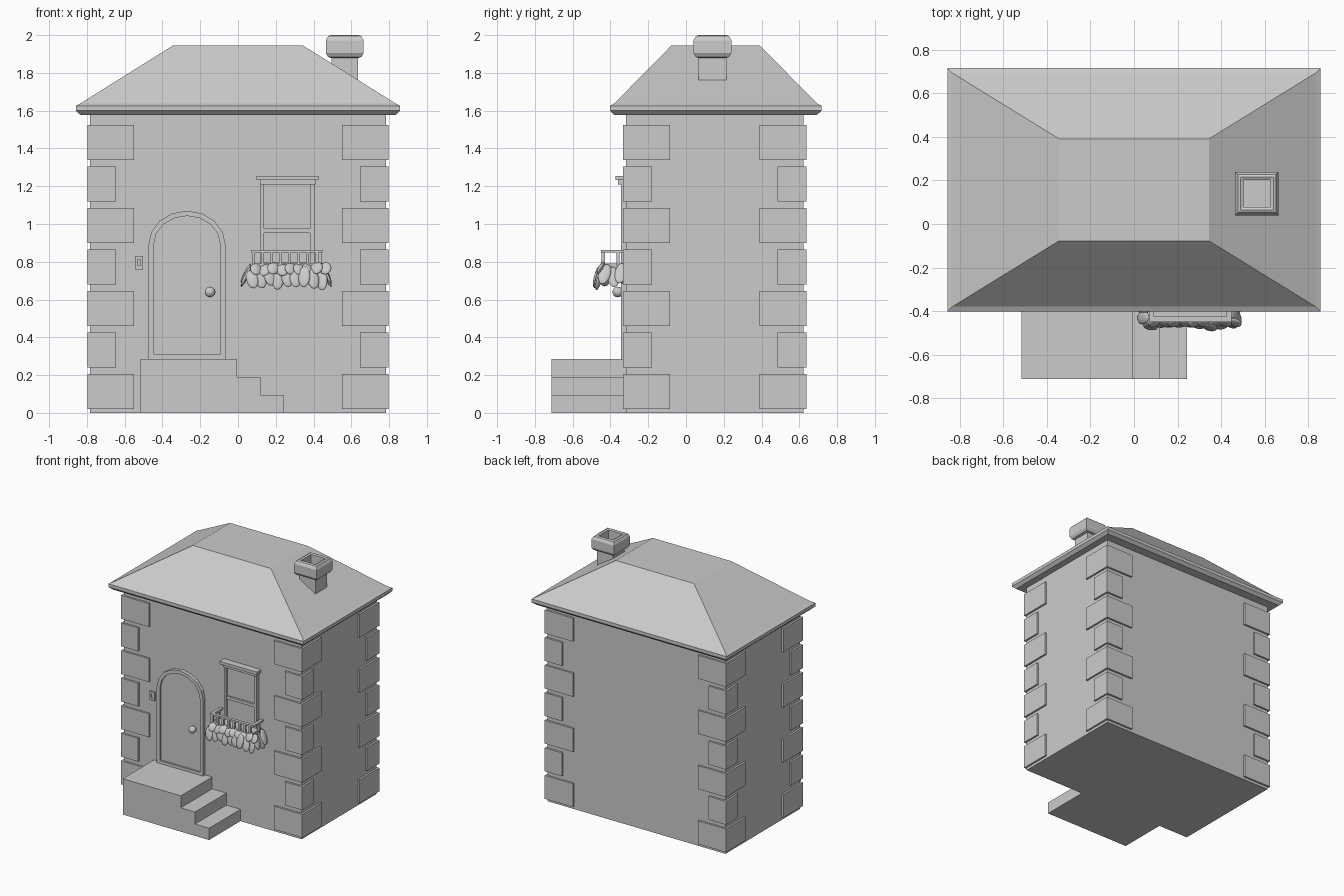
import bpy, bmesh, math, random
from mathutils import Matrix, Vector, Euler

cube = bpy.data.objects.get("Cube")
if cube:
    bpy.data.objects.remove(cube, do_unlink=True)
random.seed(4)

stone = bpy.data.materials.new("plain_grey")
stone.use_nodes = True
GREY = (0.6, 0.6, 0.6, 1)
stone.diffuse_color = GREY
stone.node_tree.nodes["Principled BSDF"].inputs["Base Color"].default_value = GREY

CY = 0.153            # middle of the house in depth
WALL = -0.318         # front wall plane


def finish(name, bm, smooth=False):
    bmesh.ops.recalc_face_normals(bm, faces=bm.faces)
    mesh = bpy.data.meshes.new(name)
    bm.to_mesh(mesh)
    bm.free()
    mesh.materials.append(stone)
    for p in mesh.polygons:
        p.use_smooth = smooth
    ob = bpy.data.objects.new(name, mesh)
    bpy.context.collection.objects.link(ob)
    return ob


def add_box(bm, x0, x1, y0, y1, z0, z1):
    m = Matrix.Translation(((x0 + x1) / 2, (y0 + y1) / 2, (z0 + z1) / 2))
    bmesh.ops.create_cube(bm, size=1, matrix=m @ Matrix.Diagonal((x1 - x0, y1 - y0, z1 - z0, 1)))


def boxes(name, *dims):
    bm = bmesh.new()
    for d in dims:
        add_box(bm, *d)
    return finish(name, bm)


def loft(name, cx, cy, rings):
    """Stack of rectangles (half x, half y, z), capped at both ends."""
    bm = bmesh.new()
    loops = [[bm.verts.new((cx + sx * hx, cy + sy * hy, z))
              for sx, sy in ((-1, -1), (1, -1), (1, 1), (-1, 1))] for hx, hy, z in rings]
    for a, b in zip(loops, loops[1:]):
        for i in range(4):
            j = (i + 1) % 4
            bm.faces.new((a[i], a[j], b[j], b[i]))
    bm.faces.new(loops[0])
    bm.faces.new(loops[-1])
    return finish(name, bm)


def plate(name, outline, front, back=WALL + 0.01):
    """Solid plate from an x-z outline."""
    bm = bmesh.new()
    face = bm.faces.new([bm.verts.new((x, front, z)) for x, z in outline])
    new = bmesh.ops.extrude_face_region(bm, geom=[face])["geom"]
    bmesh.ops.translate(bm, vec=(0, back - front, 0),
                        verts=[v for v in new if isinstance(v, bmesh.types.BMVert)])
    return finish(name, bm)


def frame(name, outer, inner, front, back=WALL + 0.01):
    """Surround between two matching x-z outlines."""
    bm = bmesh.new()
    rows = [[bm.verts.new((x, y, z)) for x, z in line]
            for line, y in ((outer, back), (outer, front), (inner, front), (inner, back))]
    n = len(outer)
    for k in range(4):
        a, b = rows[k], rows[(k + 1) % 4]
        for i in range(n):
            j = (i + 1) % n
            bm.faces.new((a[i], a[j], b[j], b[i]))
    return finish(name, bm)


def rect(x0, x1, z0, z1):
    return [(x0, z0), (x1, z0), (x1, z1), (x0, z1)]


def arch(cx, half, z0, spring, top, n=8):
    arc = [(cx + half * math.cos(math.pi * i / n), spring + (top - spring) * math.sin(math.pi * i / n))
           for i in range(n + 1)]
    return [(cx - half, z0), (cx + half, z0)] + arc


# Walls
boxes("walls", (-0.783, 0.783, WALL, 0.622, 0, 1.6))

# Corner stones, alternately long and short
bm = bmesh.new()
for k in range(7):
    w = 0.248 if k % 2 == 0 else 0.152
    z = 0.021 + k * 0.2195
    for sx in (-1, 1):
        for y0, y1 in ((-0.333, w - 0.333), (0.637 - w, 0.637)):
            xs = sorted((sx * 0.798, sx * (0.798 - w)))
            add_box(bm, *xs, y0, y1, z, z + 0.186)
finish("corner_stones", bm)

# Hipped roof with eaves
loft("roof", 0, 0.157, [(0.835, 0.537, 1.578), (0.858, 0.56, 1.6), (0.858, 0.56, 1.626),
                        (0.835, 0.537, 1.638), (0.344, 0.234, 1.945)])

# Chimney
boxes("chimney_shaft", (0.495, 0.634, 0.066, 0.214, 1.6, 1.9))
loft("chimney_cap", 0.565, 0.14, [(h, h, z) for h, z in (
    (0.075, 1.88), (0.088, 1.884), (0.1, 1.905), (0.1, 1.972), (0.088, 1.994),
    (0.075, 2.0), (0.062, 1.994), (0.062, 1.91))])

# Side steps up to the door
profile = [(-0.516, 0), (0.244, 0), (0.244, 0.094), (0.12, 0.094),
           (0.12, 0.19), (-0.005, 0.19), (-0.005, 0.285), (-0.516, 0.285)]
plate("steps", profile, -0.712)

# Arched door with surround and knob
frame("door_surround", arch(-0.27, 0.204, 0.285, 0.89, 1.07), arch(-0.27, 0.176, 0.308, 0.89, 1.043), -0.345)
plate("door", arch(-0.27, 0.18, 0.3, 0.89, 1.046), -0.331)
bm = bmesh.new()
bmesh.ops.create_uvsphere(bm, u_segments=16, v_segments=10, radius=0.028,
                          matrix=Matrix.Translation((-0.148, -0.361, 0.64)))
finish("door_knob", bm, True)

# Doorbell
frame("bell_frame", rect(-0.546, -0.503, 0.76, 0.83), rect(-0.533, -0.516, 0.779, 0.813), -0.334)
plate("bell_button", rect(-0.535, -0.514, 0.777, 0.815), -0.326)

# Window
frame("window_frame", rect(0.118, 0.406, 0.78, 1.22), rect(0.137, 0.382, 0.8, 1.208), -0.345)
plate("window_glass", rect(0.13, 0.39, 0.79, 1.215), -0.327)
boxes("window_bar", (0.13, 0.39, -0.342, WALL, 0.952, 0.976))
boxes("window_lintel", (0.118, 0.41, -0.36, WALL, 1.21, 1.232),
      (0.098, 0.427, -0.373, WALL, 1.232, 1.255))

# Balcony: floor, handrail and balusters
bm = bmesh.new()
add_box(bm, 0.085, 0.43, -0.44, WALL, 0.765, 0.79)
add_box(bm, 0.068, 0.448, -0.45, -0.426, 0.848, 0.862)
for x in (0.068, 0.424):
    add_box(bm, x, x + 0.024, -0.45, WALL, 0.848, 0.862)
posts = [(0.082 + 0.0477 * i, -0.438) for i in range(8)]
posts += [(x, -0.36) for x in (0.082, 0.434)]
for x, y in posts:
    add_box(bm, x - 0.009, x + 0.009, y - 0.009, y + 0.009, 0.78, 0.85)
finish("balcony", bm)

# Hanging leaves around the balcony
bm = bmesh.new()


def leaf(pos, yaw, tilt, roll, length):
    rot = (Matrix.Rotation(yaw, 4, "Z") @ Matrix.Rotation(tilt, 4, "X") @ Matrix.Rotation(roll, 4, "Y"))
    bmesh.ops.create_uvsphere(bm, u_segments=10, v_segments=8, radius=1,
                              matrix=Matrix.Translation(pos) @ rot @ Matrix.Diagonal((0.033, 0.011, length, 1)))


for i in range(9):
    x = 0.075 + 0.046 * i
    leaf((x, -0.468 + random.uniform(-0.008, 0.012), 0.72 + random.uniform(-0.015, 0.01)),
         random.uniform(-0.4, 0.4), -0.25, random.uniform(-0.35, 0.35), random.uniform(0.05, 0.064))
    leaf((x + 0.02, -0.453, 0.763 + random.uniform(-0.01, 0.01)),
         random.uniform(-0.5, 0.5), -0.5, random.uniform(-0.6, 0.6), 0.036)
for side, cx in ((-1, 0.042), (1, 0.468)):
    for y in (-0.43, -0.385, -0.345):
        leaf((cx, y, 0.73 + random.uniform(-0.01, 0.01)), side * math.pi / 2, -0.45,
             random.uniform(-0.3, 0.3), 0.06)
finish("hanging_leaves", bm, True)
